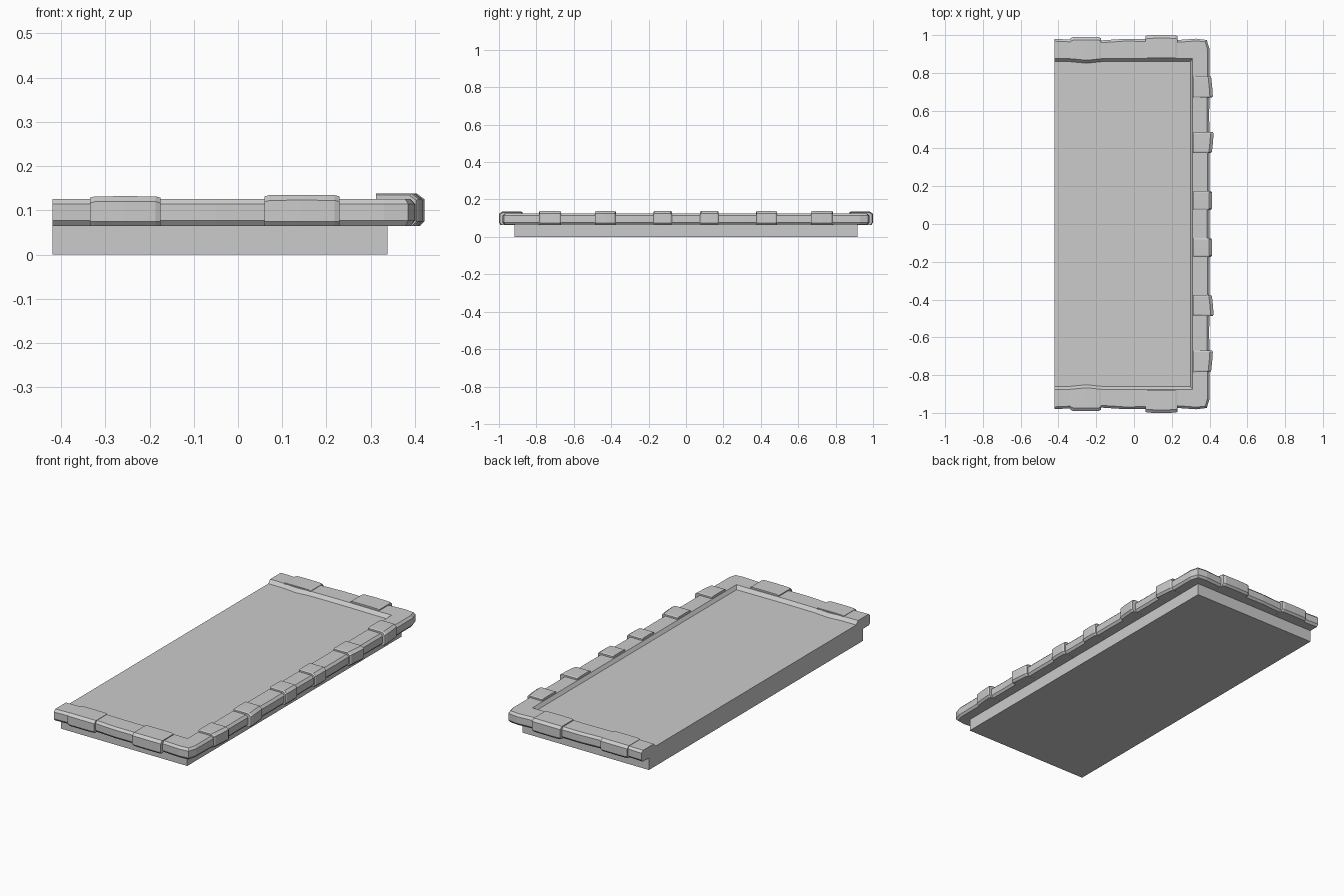
import bpy, bmesh
from mathutils import Vector

if "Cube" in bpy.data.objects:
    bpy.data.objects.remove(bpy.data.objects["Cube"])

Z0, FLOOR, TOP = 0.065, 0.108, 0.126


def finish(name, bm, mirror=True):
    bmesh.ops.remove_doubles(bm, verts=bm.verts, dist=1e-5)
    bmesh.ops.recalc_face_normals(bm, faces=bm.faces)
    me = bpy.data.meshes.new(name)
    bm.to_mesh(me)
    bm.free()
    ob = bpy.data.objects.new(name, me)
    bpy.context.collection.objects.link(ob)
    if mirror:
        m = ob.modifiers.new("mirror", 'MIRROR')
        m.use_axis = (False, True, False)
        m.merge_threshold = 0.0001
    return ob


def loft(bm, rings, cap_end=True):
    vs = [[bm.verts.new(p) for p in r] for r in rings]
    n = len(vs[0])
    for a, b in zip(vs, vs[1:]):
        for i in range(n):
            j = (i + 1) % n
            bm.faces.new((a[i], a[j], b[j], b[i]))
    bm.faces.new(vs[0])
    if cap_end:
        bm.faces.new(vs[-1])


def box(name, x0, x1, hy, z0, z1):
    bm = bmesh.new()
    loft(bm, [[(x, -hy, z0), (x, hy, z0), (x, hy, z1), (x, -hy, z1)] for x in (x0, x1)])
    return finish(name, bm, False)


# base slab and raised floor
box("base_slab", -0.42, 0.338, 0.918, 0, Z0)
box("floor", -0.42, 0.312, 0.875, Z0, FLOOR)

# rim: (inner top), (outer), (offset to foot of inner slope)
S, C, E = (0, -0.016), (-0.012, -0.016), (-0.012, 0)
stations = [
    ((-0.42, 0.876), (-0.42, 0.98), S),
    ((-0.335, 0.875), (-0.335, 0.976), S),
    ((-0.25, 0.867), (-0.25, 0.974), S),
    ((-0.175, 0.875), (-0.175, 0.972), S),
    ((-0.05, 0.877), (-0.05, 0.98), S),
    ((0.06, 0.877), (0.06, 0.979), S),
    ((0.23, 0.875), (0.23, 0.974), S),
    ((0.31, 0.875), (0.33, 0.981), C),
    ((0.31, 0.875), (0.385, 0.974), C),
    ((0.31, 0.875), (0.399, 0.93), C),
    ((0.31, 0.78), (0.401, 0.80), E),
    ((0.31, 0.58), (0.398, 0.58), E),
    ((0.31, 0.28), (0.401, 0.28), E),
    ((0.31, 0.0), (0.399, 0.0), E),
]
rings = []
for t, o, d in stations:
    t, o, d = Vector(t), Vector(o), Vector(d)
    inn = (t - o).normalized()
    if d.x == 0 or d.y == 0:
        inn = d.normalized()
    low, out2, out3 = t + d, o + inn * 0.012, o + inn * 0.01
    rings.append([(low.x, low.y, Z0), (low.x, low.y, FLOOR), (t.x, t.y, TOP),
                  (out2.x, out2.y, TOP), (o.x, o.y, TOP - 0.012),
                  (o.x, o.y, Z0 + 0.012), (out3.x, out3.y, Z0)])
bm = bmesh.new()
loft(bm, rings, cap_end=False)
finish("rim", bm)


# raised stones: lofted along the edge with a slight bulge in the middle
def stone(name, a0, a1, inner, outer, top, side, skew=0.0):
    rings = []
    for k, bulge in ((0, 0.006), (0.07, 0.001), (0.5, 0), (0.93, 0.001), (1, 0.006)):
        a = a0 + (a1 - a0) * k
        o, t = outer - bulge + skew * (k - 0.5), top - bulge * 0.6
        prof = [(inner, Z0), (inner, t), (o - 0.016, t), (o, t - 0.012),
                (o, Z0 + 0.01), (o - 0.01, Z0 - 0.001)]
        rings.append([(p, a + skew * (p - inner), z) if side else (a, p, z) for p, z in prof])
    bm = bmesh.new()
    loft(bm, rings)
    finish(name, bm)


for i, (a0, a1, inner, outer, top) in enumerate([
        (-0.335, -0.175, 0.873, 0.99, 0.132), (0.06, 0.23, 0.88, 1.0, 0.135)]):
    stone(f"end_stone_{i + 1}", a0, a1, inner, outer, top, False)

for i, (a0, a1, inner, outer, skew) in enumerate([
        (0.075, 0.175, 0.314, 0.413, 0.0), (0.375, 0.485, 0.312, 0.418, 0.01),
        (0.67, 0.785, 0.312, 0.414, -0.01)]):
    stone(f"side_stone_{i + 1}", a0, a1, inner, outer, 0.138, True, skew)
